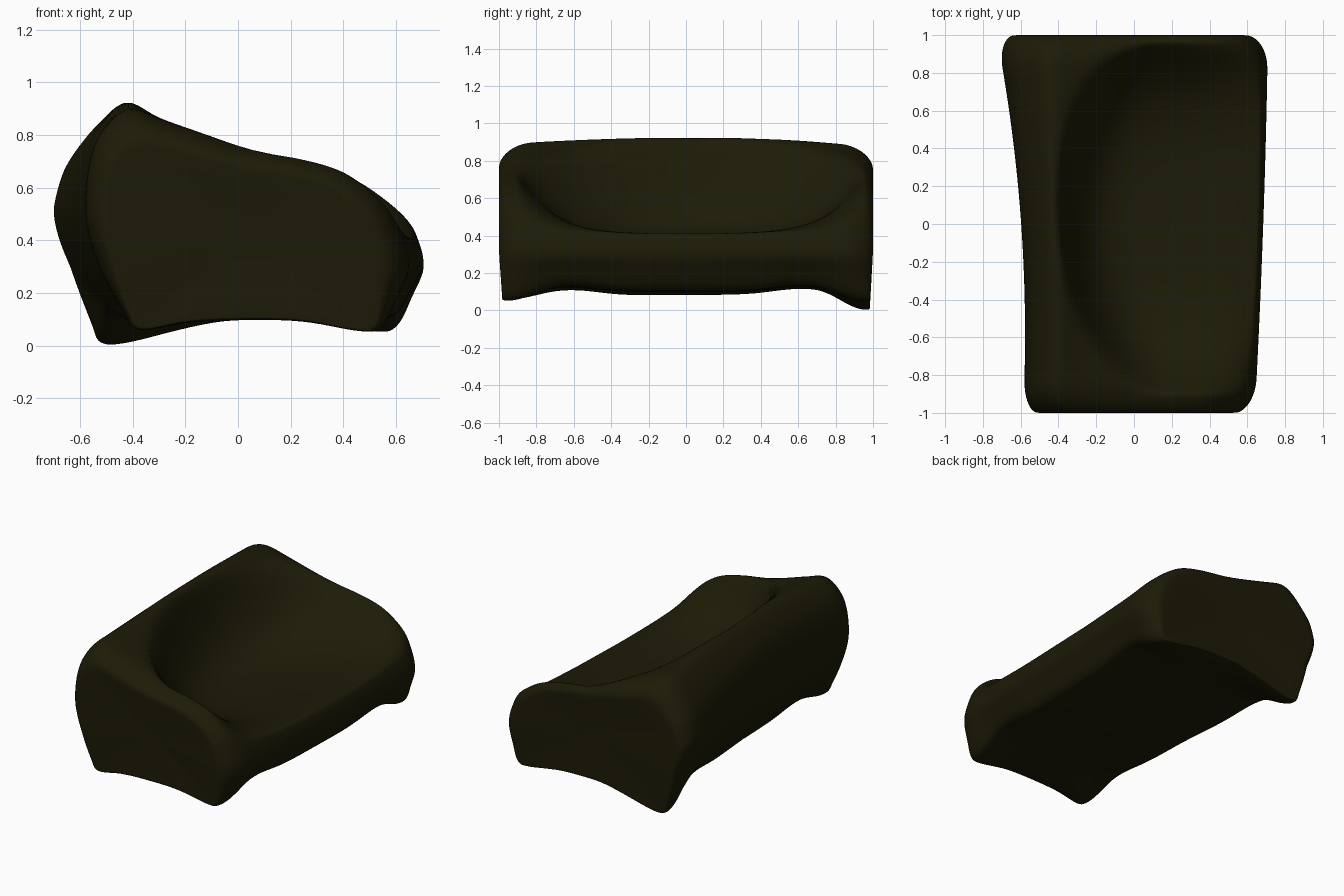
import bpy, bmesh, math
from mathutils import Vector

cube = bpy.data.objects.get("Cube")
if cube:
    bpy.data.objects.remove(cube)

# Side outline of the body (x, z), running up the back and over to the front
OUTLINE = [(-.38, .05), (-.44, .12), (-.53, .30), (-.58, .48), (-.57, .68),
           (-.52, .81), (-.42, .885), (-.28, .855), (0, .765), (.25, .72),
           (.42, .665), (.56, .55), (.62, .43), (.65, .30), (.61, .17),
           (.56, .06), (.48, .045), (.25, .085), (0, .09), (-.2, .08)]
CENTRE = Vector((.03, .42))
STEPS = 6
ROWS = 90


def smooth_loop(points, steps):
    """Closed Catmull-Rom curve through the points."""
    pts = [Vector(p) for p in points]
    n = len(pts)
    out = []
    for i in range(n):
        a, b, c, d = (pts[(i + k - 1) % n] for k in range(4))
        for s in range(steps):
            t = s / steps
            out.append(.5 * (2 * b + (c - a) * t + (2 * a - 5 * b + 4 * c - d) * t ** 2
                             + (3 * b - a - 3 * c + d) * t ** 3))
    return out


def smoothstep(a, b, v):
    t = min(1, max(0, (v - a) / (b - a)))
    return t * t * (3 - 2 * t)


def scoop(x, y, z):
    """Press the seat hollow into the top of the body."""
    back = max(0, .15 - x) / .55
    side = abs(y - .03 - .07 * min(1, back)) / .93
    rim = min(1, side ** 2 + back ** 2) ** 2.2
    floor = .375 + .035 * smoothstep(.2, .58, x) + .05 * y * y
    return z + (min(z, floor) - z) * (1 - rim)


def body_point(p, y):
    """Place one outline point at depth y."""
    x, z = p
    # The back flares towards one end
    x *= (.595 + .07 * y + .06 * y * y) / .58 if x < 0 else (.685 + .035 * y - .01 * y * y) / .65
    # Feet at the corners, with a slight arch between them
    low = max(0, 1 - z / .3)
    foot = smoothstep(.68, 1, abs(y))
    arch = math.exp(-((abs(y) - .62) / .2) ** 2)
    z += (.02 + .05 * smoothstep(.25, .5, abs(x))) * low * (1 - foot) + .035 * low * arch
    if y > 0 and x < 0:
        z -= .07 * low * foot * smoothstep(0, .35, -x)
        x -= .05 * low * y * smoothstep(0, .35, -x)
    # Crowned ridge on the backrest, sloping shoulder at the flared end
    if z > .6:
        z += .04 * (1 - y * y) * math.exp(-((x + .42) / .09) ** 2)
    if y > 0:
        z -= .1 * y * smoothstep(.42, .66, -x) * smoothstep(.45, .7, z)
    z = scoop(x, y, z) if z > .35 else z
    # Rounded ends, softer over the top than at the feet
    e = max(0, (abs(y) - .82) / .18)
    inset = 1 - math.sqrt(max(0, 1 - e * e))
    pinch = (.18 if x > 0 else .13) * (1 - .8 * low)
    x = CENTRE.x + (x - CENTRE.x) * (1 - pinch * inset)
    z = CENTRE.y + (z - CENTRE.y) * (1 - inset * (.27 if z > CENTRE.y else .04))
    return Vector((x, y * (1 - .02 * low), z))


bm = bmesh.new()
outline = smooth_loop(OUTLINE, STEPS)
rings = []
for r in range(ROWS + 1):
    y = math.sin(math.pi * (r / ROWS - .5))
    rings.append([body_point(p, y) for p in outline])


# End panels, slightly dished in the middle
def end_rings(ring, sign):
    mid = Vector((CENTRE.x, sign, CENTRE.y))
    return [[mid.lerp(v, s) - Vector((0, sign * .018 * (1 - s), 0)) for v in ring]
            for s in (.9, .75, .55, .35, .15)]


rings = end_rings(rings[0], -1)[::-1] + rings + end_rings(rings[-1], 1)
loops = [[bm.verts.new(v) for v in ring] for ring in rings]
n = len(outline)
for a, b in zip(loops, loops[1:]):
    for i in range(n):
        j = (i + 1) % n
        bm.faces.new((a[i], a[j], b[j], b[i]))
bm.faces.new(loops[0])
bm.faces.new(loops[-1])
bmesh.ops.recalc_face_normals(bm, faces=bm.faces)

mesh = bpy.data.meshes.new("sofa_body")
bm.to_mesh(mesh)
bm.free()
sofa = bpy.data.objects.new("sofa_body", mesh)
bpy.context.collection.objects.link(sofa)

# Soften the rim and the front lip
soften = sofa.modifiers.new("soften", "SMOOTH")
soften.factor = .5
soften.iterations = 4

# Dark olive fabric
olive = bpy.data.materials.new("dark olive fabric")
olive.use_nodes = True
color = (.012, .0105, .002, 1)
olive.diffuse_color = color
olive.node_tree.nodes["Principled BSDF"].inputs["Base Color"].default_value = color
mesh.materials.append(olive)

bpy.context.view_layer.objects.active = sofa
sofa.select_set(True)
bpy.ops.object.shade_smooth()
